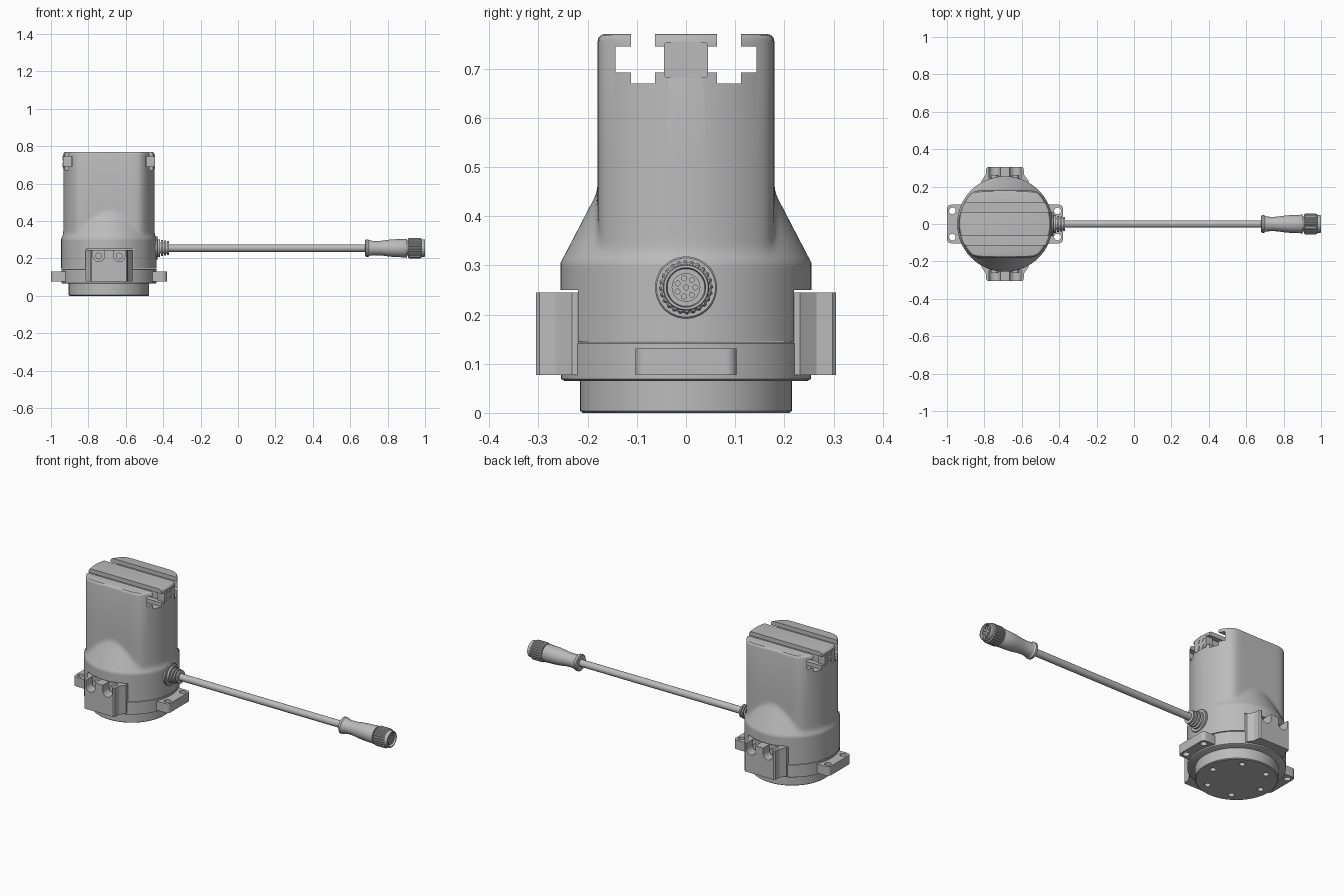
import bpy, bmesh
from math import sin, cos, pi, tau, radians

if "Cube" in bpy.data.objects:
    bpy.data.objects.remove(bpy.data.objects["Cube"], do_unlink=True)

CX = -0.69      # housing axis
CZ = 0.255      # cable height
parts = []

grey = bpy.data.materials.new("light grey")
grey.use_nodes = True
COLOUR = (0.5, 0.5, 0.5, 1)
grey.diffuse_color = COLOUR
for node in grey.node_tree.nodes:
    if node.type == 'BSDF_PRINCIPLED':
        node.inputs["Base Color"].default_value = COLOUR


def place(axis, a, b, h):
    """Map a 2D outline point and a height along an axis to 3D."""
    return {'x': (h, a, b), 'y': (a, h, b), 'z': (a, b, h)}[axis]


def loft(name, rings, cutter=False):
    """Skin a list of equal-sized closed rings and cap both ends."""
    bm = bmesh.new()
    rows = [[bm.verts.new(p) for p in ring] for ring in rings]
    n = len(rows[0])
    for low, high in zip(rows, rows[1:]):
        for i in range(n):
            j = (i + 1) % n
            bm.faces.new((low[i], low[j], high[j], high[i]))
    bm.faces.new(rows[0][::-1])
    bm.faces.new(rows[-1])
    bmesh.ops.recalc_face_normals(bm, faces=bm.faces)
    mesh = bpy.data.meshes.new(name)
    bm.to_mesh(mesh)
    bm.free()
    mesh.materials.append(grey)
    ob = bpy.data.objects.new(name, mesh)
    bpy.context.collection.objects.link(ob)
    if cutter:
        ob.hide_render = True
    else:
        parts.append(ob)
    return ob


def prism(name, outline, lo, hi, axis='z', cutter=False):
    return loft(name, [[place(axis, a, b, h) for a, b in outline] for h in (lo, hi)], cutter)


def lathe(name, profile, centre, axis='z', segs=64, ripple=0, cutter=False):
    """Turn (height, radius) pairs about an axis; ripple gives a knurled rim."""
    rings = []
    for h, r in profile:
        ring = []
        for i in range(segs):
            t = tau * i / segs
            rr = r - (ripple if i % 4 > 1 else 0)
            ring.append(place(axis, centre[0] + rr * cos(t), centre[1] + rr * sin(t), h))
        rings.append(ring)
    return loft(name, rings, cutter)


def drill(name, centre, r, lo, hi, axis='z'):
    return lathe(name, [(lo, r), (hi, r)], centre, axis, 24, cutter=True)


def cut(ob, cutters):
    """Subtract each cutter, apply, and discard it."""
    for c in cutters:
        mod = ob.modifiers.new("cut", 'BOOLEAN')
        mod.operation = 'DIFFERENCE'
        mod.solver = 'EXACT'
        mod.object = c
        with bpy.context.temp_override(object=ob, active_object=ob):
            bpy.ops.object.modifier_apply(modifier=mod.name)
        bpy.data.objects.remove(c, do_unlink=True)


def rect(a0, a1, b0, b1):
    return [(a0, b0), (a1, b0), (a1, b1), (a0, b1)]


def rounded(a0, a1, b0, b1, r):
    pts = []
    corners = [(a1 - r, b1 - r), (a0 + r, b1 - r), (a0 + r, b0 + r), (a1 - r, b0 + r)]
    for k, (a, b) in enumerate(corners):
        for i in range(7):
            t = pi / 2 * (k + i / 6)
            pts.append((a + r * cos(t), b + r * sin(t)))
    return pts


# Housing: round foot blending through a cone into a flat-sided column
def housing_radius(t, z):
    flat = 0.18 / max(abs(sin(t)), 0.001)
    column = (0.244 ** -22 + flat ** -22) ** (-1 / 22)
    cone = min(0.255, 0.255 - 0.52 * (z - 0.305))
    if cone < 0.1:
        return column
    return (column ** 70 + cone ** 70) ** (1 / 70)


levels = [(0.145, 0), (0.25, 0), (0.295, 0)]
levels += [(0.305 + 0.01 * i, 0) for i in range(21)]
levels += [(0.754, 0), (0.762, 0.002), (0.768, 0.008), (0.77, 0.016)]
SEGS = 144
rings = []
for z, inset in levels:
    ring = []
    for i in range(SEGS):
        t = tau * i / SEGS
        r = housing_radius(t, z) - inset
        ring.append((CX + r * cos(t), r * sin(t), z))
    rings.append(ring)
housing = loft("housing", rings)

# Cross-shaped rail slots along the top, and reliefs for the side brackets
half_slot = [(0.063, 0.8), (0.112, 0.8), (0.112, 0.745), (0.143, 0.745),
             (0.143, 0.692), (0.112, 0.692), (0.112, 0.67), (0.063, 0.67),
             (0.063, 0.692), (0.035, 0.692), (0.035, 0.745), (0.063, 0.745)]
cutters = []
for s in (1, -1):
    cutters.append(prism("slot_cutter", [(s * a, b) for a, b in half_slot],
                         CX - 0.4, CX + 0.4, 'x', True))
    y0, y1 = sorted((s * 0.215, s * 0.4))
    cutters.append(prism("relief_cutter", rect(CX - 0.13, CX + 0.13, y0, y1),
                         0.1, 0.25, 'z', True))
cut(housing, cutters)

# Contact inserts between the slots at each end of the top rail
for side, s in (("left", 1), ("right", -1)):
    lo, hi = sorted((CX + s * 0.2, CX + s * 0.245))
    prism(side + "_contact_insert", rounded(-0.045, 0.045, 0.681, 0.754, 0.008), lo, hi, 'x')
    face = CX + s * 0.245
    for y in (-0.017, 0.017):
        for z in (0.7, 0.735):
            lathe(side + "_contact", [(face - 0.002, 0.012), (face + 0.002, 0.012)],
                  (y, z), 'x', 24)

# Flange and base disc with a ring of mounting holes
lathe("flange", [(0.065, 0.247), (0.069, 0.254), (0.141, 0.254), (0.144, 0.251)],
      (CX, 0), segs=128)
base = lathe("base_disc", [(0, 0.21), (0.004, 0.215), (0.09, 0.215)], (CX, 0), segs=128)
cut(base, [drill("hole_cutter", (CX + 0.16 * cos(tau * k / 6), 0.16 * sin(tau * k / 6)),
                 0.016, -0.05, 0.03) for k in range(6)])

# Mounting ears with two holes each
for side, s in (("left", 1), ("right", -1)):
    lo, hi = sorted((CX + s * 0.2, CX + s * 0.31))
    ear = prism(side + "_ear", rounded(lo, hi, -0.103, 0.103, 0.022), 0.077, 0.131)
    cut(ear, [drill("hole_cutter", (CX + s * 0.281, y), 0.018, 0, 0.2) for y in (-0.07, 0.07)])

# Screw brackets with open U-shaped pockets, front and back
half_bracket = [(0.125, 0.2), (0.125, 0.232), (0.112, 0.25), (0.102, 0.265),
                (0.1, 0.298), (0.093, 0.305)]
outline = half_bracket + [(-a, b) for a, b in reversed(half_bracket)]
for side, s in (("front", -1), ("back", 1)):
    bracket = prism(side + "_bracket", [(CX + a, s * b) for a, b in outline], 0.077, 0.245)
    pockets = []
    for dx in (-0.055, 0.055):
        arc = [(CX + dx + 0.03 * cos(pi + pi * i / 16), 0.213 + 0.03 * sin(pi + pi * i / 16))
               for i in range(17)]
        arc += [(CX + dx + 0.03, 0.3), (CX + dx - 0.03, 0.3)]
        lo, hi = sorted((s * 0.245, s * 0.35))
        pockets.append(prism("pocket_cutter", arc, lo, hi, 'y', True))
        lathe(side + "_screw", [(s * 0.235, 0.018), (s * 0.262, 0.018)],
              (CX + dx, 0.213), 'y', 24)
    cut(bracket, pockets)

# Cable gland: boss, collar and strain-relief ribs
gland = [(-0.5, 0.063), (-0.433, 0.063), (-0.43, 0.06), (-0.43, 0.047), (-0.418, 0.047)]
for k in range(3):
    x = -0.418 + 0.016 * k
    r = 0.043 - 0.003 * k
    gland += [(x, 0.029), (x + 0.007, 0.029), (x + 0.007, r), (x + 0.016, r)]
gland.append((-0.37, 0.021))
lathe("cable_gland", gland, (0, CZ), 'x')

# Cable and plug
lathe("cable", [(-0.4, 0.02), (0.7, 0.02)], (0, CZ), 'x', 32)
lathe("plug_body", [(0.68, 0.042), (0.684, 0.047), (0.696, 0.047), (0.704, 0.041),
                    (0.73, 0.038), (0.765, 0.039), (0.8, 0.044), (0.83, 0.047),
                    (0.9, 0.05), (0.904, 0.048), (0.904, 0.04), (0.93, 0.04)], (0, CZ), 'x')
lathe("plug_nut", [(0.91, 0.05), (0.915, 0.055), (0.974, 0.055), (0.98, 0.05)],
      (0, CZ), 'x', 96, ripple=0.003)
lathe("plug_collar", [(0.97, 0.047), (0.997, 0.047), (1.0, 0.045), (1.0, 0.04),
                      (0.982, 0.038)], (0, CZ), 'x')
face = lathe("plug_socket", [(0.975, 0.029), (0.995, 0.029)], (0, CZ), 'x')
spots = [(0, CZ)] + [(0.019 * cos(tau * k / 7), CZ + 0.019 * sin(tau * k / 7)) for k in range(7)]
cut(face, [drill("pin_cutter", c, 0.005, 0.985, 1.05, 'x') for c in spots])

# Smooth the round surfaces, keeping edges sharp
bpy.ops.object.select_all(action='DESELECT')
for ob in parts:
    ob.select_set(True)
bpy.context.view_layer.objects.active = housing
bpy.ops.object.shade_smooth_by_angle(angle=radians(30))
